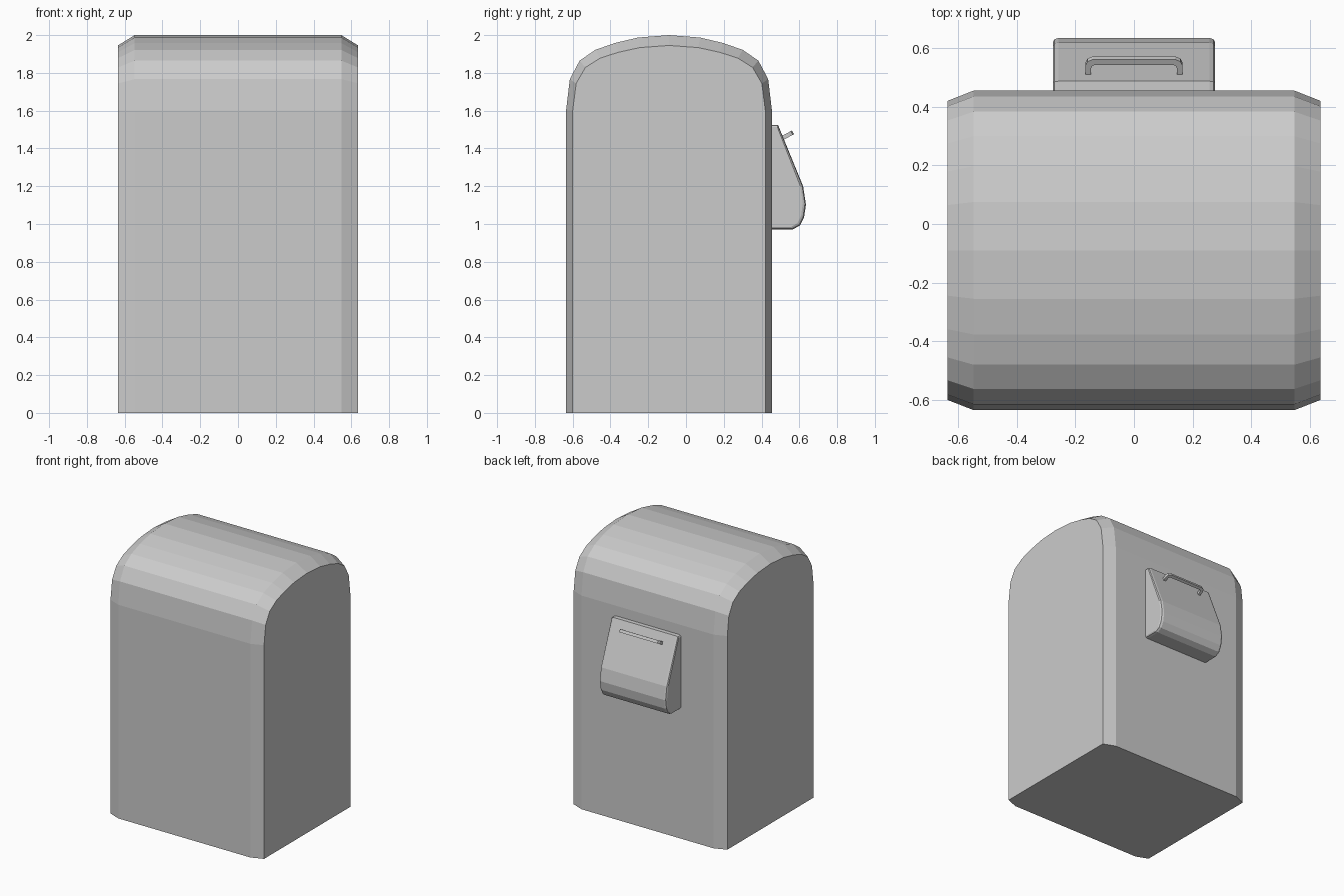
import bpy, bmesh
from mathutils import Vector

if "Cube" in bpy.data.objects:
    bpy.data.objects.remove(bpy.data.objects["Cube"])


def loft(name, rings):
    """Skin a series of matching closed rings and cap both ends."""
    bm = bmesh.new()
    loops = [[bm.verts.new(p) for p in ring] for ring in rings]
    n = len(loops[0])
    for a, b in zip(loops, loops[1:]):
        for i in range(n):
            j = (i + 1) % n
            bm.faces.new((a[i], a[j], b[j], b[i]))
    bm.faces.new(loops[0][::-1])
    bm.faces.new(loops[-1])
    bmesh.ops.recalc_face_normals(bm, faces=bm.faces[:])
    mesh = bpy.data.meshes.new(name)
    bm.to_mesh(mesh)
    bm.free()
    obj = bpy.data.objects.new(name, mesh)
    bpy.context.collection.objects.link(obj)
    return obj


def mirrored_loft(name, stations):
    """Stations are (x, yz profile) from the middle outwards, mirrored in x."""
    rings = [[(-x, y, z) for y, z in prof] for x, prof in reversed(stations)]
    rings += [[(x, y, z) for y, z in prof] for x, prof in stations]
    return loft(name, rings)


# Bin body: domed profile with chamfered ends
def body_profile(width, rise):
    arch = [(0.545, 1.6), (0.525, 1.767), (0.473, 1.865), (0.39, 1.922),
            (0.287, 1.958), (0.165, 1.987)]
    half = [(0.545, 0)] + arch
    pts = half + [(0, 2.0)] + [(-y, z) for y, z in reversed(half)]
    return [(y * width - 0.09, z if z <= 1.6 else 1.6 + (z - 1.6) * rise)
            for y, z in pts]


mirrored_loft("bin_body", [(0.547, body_profile(1, 1)),
                           (0.636, body_profile(0.936, 0.863))])


# Deposit hatch on the back, with rounded side edges
def hatch_profile(dy, dz):
    pts = [(0.45, 1.525), (0.487, 1.525), (0.62, 1.2), (0.635, 1.103),
           (0.625, 1.035), (0.603, 0.992), (0.566, 0.972), (0.45, 0.972)]
    return [(0.45 + (y - 0.45) * dy, 1.248 + (z - 1.248) * dz) for y, z in pts]


mirrored_loft("deposit_hatch", [(0.258, hatch_profile(1, 1)),
                                (0.272, hatch_profile(0.97, 0.985)),
                                (0.277, hatch_profile(0.91, 0.955))])

# Pull handle: U-shaped bar standing out from the sloping hatch face
base = Vector((0, 0.505, 1.452))
out = Vector((0, 0.88, 0.475))
across = Vector((0, -0.475, 0.88))
outer = [(0.166, 0), (0.166, 0.045), (0.158, 0.062), (0.14, 0.07)]
inner = [(0.146, 0), (0.146, 0.037), (0.142, 0.045), (0.134, 0.049)]
outline = (outer + [(-x, u) for x, u in reversed(outer)]
           + [(-x, u) for x, u in inner] + inner[::-1])
loft("pull_handle", [[base + Vector((x, 0, 0)) + out * u + across * v
                      for x, u in outline] for v in (-0.011, 0.011)])
